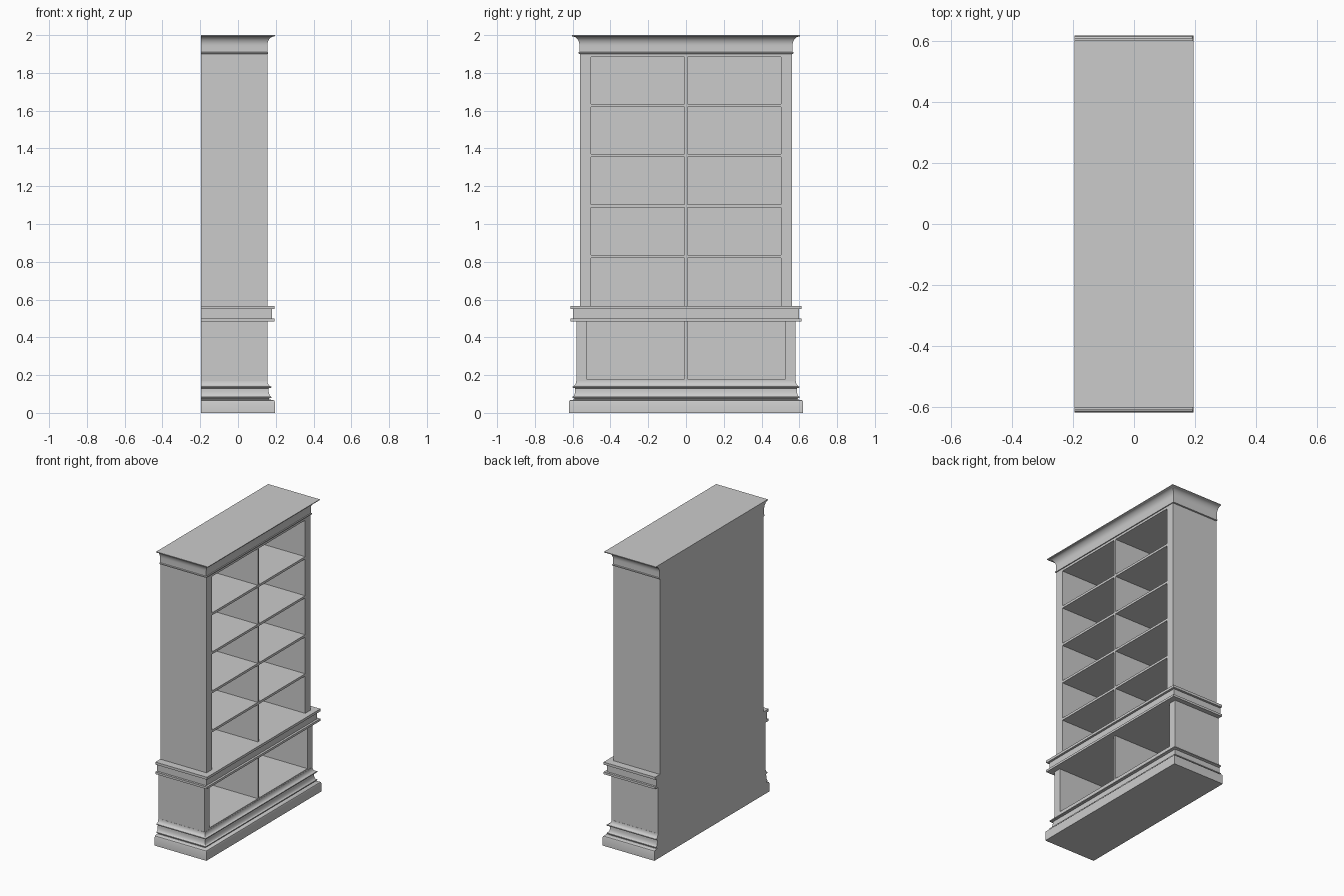
import bpy, bmesh, math

if "Cube" in bpy.data.objects:
    bpy.data.objects.remove(bpy.data.objects["Cube"])

BACK, FRONT = -0.195, 0.155      # back plane and carcass face


def finish(name, bm):
    bmesh.ops.recalc_face_normals(bm, faces=bm.faces)
    me = bpy.data.meshes.new(name)
    bm.to_mesh(me)
    bm.free()
    ob = bpy.data.objects.new(name, me)
    bpy.context.collection.objects.link(ob)
    return ob


def box(name, x0, x1, y0, y1, z0, z1):
    bm = bmesh.new()
    bmesh.ops.create_cube(bm, size=1)
    for v in bm.verts:
        v.co = ((x0 + x1) / 2 + v.co.x * (x1 - x0),
                (y0 + y1) / 2 + v.co.y * (y1 - y0),
                (z0 + z1) / 2 + v.co.z * (z1 - z0))
    return finish(name, bm)


def moulding(name, profile, dx):
    """Mitred moulding round three sides, flush at the back; profile = (half width, z)."""
    bm = bmesh.new()
    rings = [[bm.verts.new(p) for p in ((BACK, -w, z), (w - dx, -w, z),
                                        (w - dx, w, z), (BACK, w, z))]
             for w, z in profile]
    for a, b in zip(rings, rings[1:]):
        for i in range(4):
            j = (i + 1) % 4
            bm.faces.new((a[i], a[j], b[j], b[i]))
    bm.faces.new(rings[0])
    bm.faces.new(rings[-1])
    ob = finish(name, bm)
    ob.data.shade_smooth()
    ob.data.set_sharp_from_angle(angle=math.radians(30))
    return ob


def cove(w0, z0, w1, z1, n=6):
    """Hollow curve, horizontal at (w0, z0), vertical at (w1, z1)."""
    pts = []
    for i in range(n + 1):
        t = math.pi / 2 * i / n
        pts.append((w0 + (w1 - w0) * math.sin(t), z0 + (z1 - z0) * (1 - math.cos(t))))
    return pts


# plinth with two coved mouldings
moulding("plinth",
         [(0.62, 0), (0.62, 0.058), (0.617, 0.065), (0.61, 0.069), (0.59, 0.07),
          (0.59, 0.077), (0.602, 0.079)]
         + cove(0.602, 0.085, 0.587, 0.122)
         + [(0.587, 0.130), (0.602, 0.134)]
         + cove(0.602, 0.14, 0.581, 0.17), 0.425)

# waist band between the lower and upper case
moulding("waist_band",
         [(0.612, 0.485), (0.612, 0.50), (0.597, 0.50), (0.597, 0.55),
          (0.612, 0.55), (0.612, 0.567)], 0.418)

# crown
moulding("crown",
         [(0.562, 1.90), (0.569, 1.902), (0.569, 1.909), (0.564, 1.911)]
         + cove(0.601, 1.993, 0.564, 1.945, 8)[::-1]
         + [(0.604, 1.995), (0.604, 2.0)], 0.409)

# case sides
for s, side in ((-1, "left"), (1, "right")):
    for part, inner, outer, z0, z1 in (("lower", 0.528, 0.58, 0.165, 0.487),
                                       ("upper", 0.503, 0.56, 0.565, 1.905)):
        box(f"{part}_side_{side}", BACK, FRONT, *sorted((s * inner, s * outer)), z0, z1)

# lower floor and top rail
box("lower_floor", BACK, FRONT, -0.53, 0.53, 0.16, 0.18)
box("top_rail", BACK, FRONT, -0.505, 0.505, 1.885, 1.91)

# back panels
box("lower_back", BACK, BACK + 0.006, -0.53, 0.53, 0.17, 0.487)
box("upper_back", BACK, BACK + 0.006, -0.505, 0.505, 0.565, 1.9)

# centre dividers
box("lower_divider", BACK + 0.003, FRONT, -0.0075, 0.0075, 0.175, 0.487)
box("upper_divider", BACK + 0.003, FRONT, -0.0075, 0.0075, 0.565, 1.89)

# four shelves
for i in range(4):
    z = 0.829 + 0.2665 * i
    box(f"shelf_{i + 1}", BACK + 0.003, FRONT, -0.505, 0.505, z - 0.008, z + 0.008)
